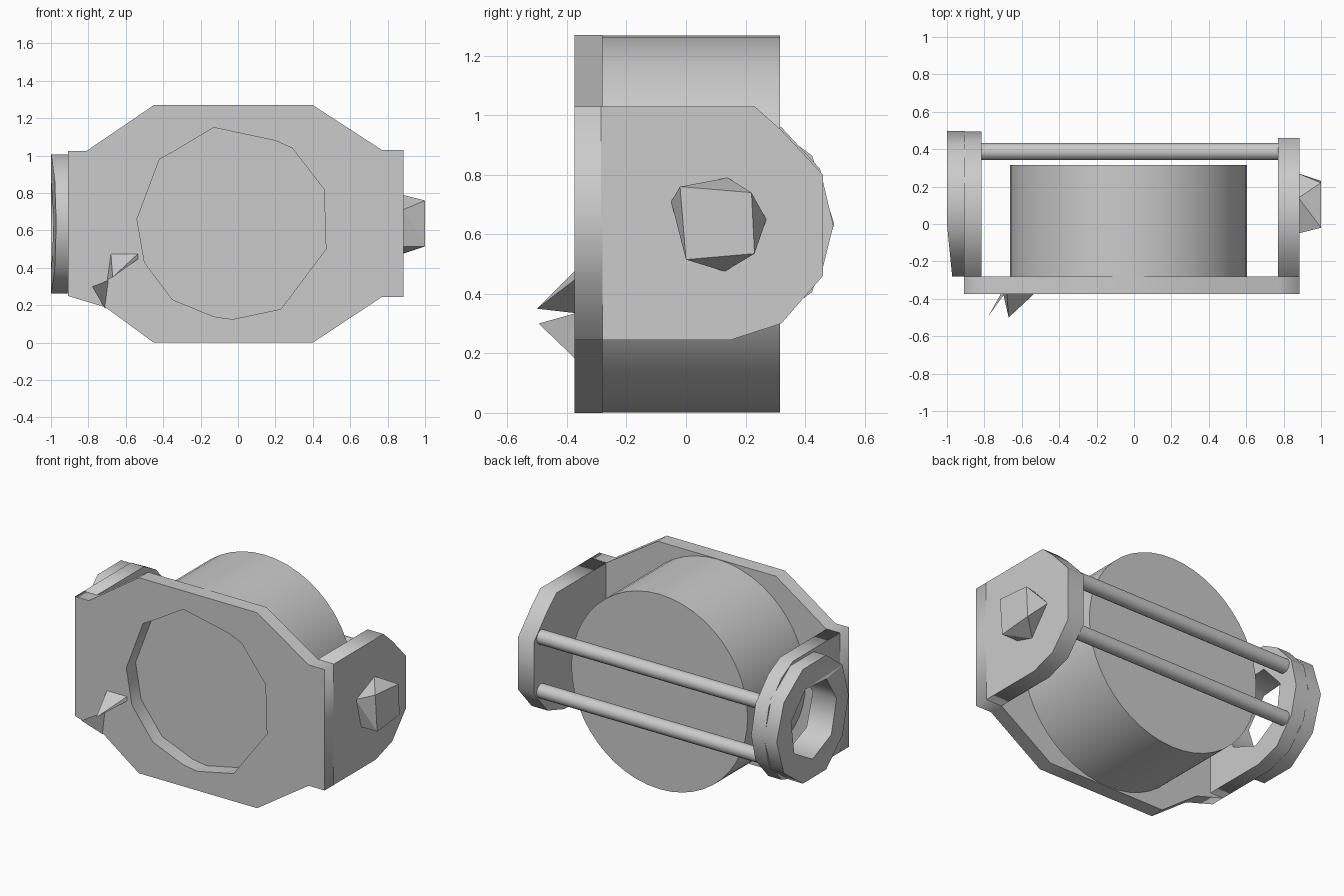
import bpy, bmesh, math

if "Cube" in bpy.data.objects:
    bpy.data.objects.remove(bpy.data.objects["Cube"])

grey = bpy.data.materials.new("plain_grey")
grey.use_nodes = True
grey.diffuse_color = (0.6, 0.6, 0.6, 1)
grey.node_tree.nodes["Principled BSDF"].inputs["Base Color"].default_value = (0.6, 0.6, 0.6, 1)


def select_only(ob):
    bpy.ops.object.select_all(action="DESELECT")
    ob.select_set(True)
    bpy.context.view_layer.objects.active = ob


def plate(name, outlines, axis, low, high):
    """Flat plate between low and high on an axis; later outlines are holes."""
    curve = bpy.data.curves.new(name, "CURVE")
    curve.dimensions = "2D"
    curve.fill_mode = "BOTH"
    curve.extrude = (high - low) / 2
    for outline in outlines:
        spline = curve.splines.new("POLY")
        spline.points.add(len(outline) - 1)
        for point, (a, b) in zip(spline.points, outline):
            point.co = (a, b, 0, 1)
        spline.use_cyclic_u = True
    ob = bpy.data.objects.new(name, curve)
    bpy.context.collection.objects.link(ob)
    mid = (low + high) / 2
    quarter = math.pi / 2
    if axis == "Y":
        ob.rotation_euler, ob.location = (quarter, 0, 0), (0, mid, 0)
    else:
        ob.rotation_euler, ob.location = (quarter, 0, quarter), (mid, 0, 0)
    select_only(ob)
    bpy.ops.object.convert(target="MESH")
    ob = bpy.context.object
    ob.name = name
    ob.data.materials.clear()
    ob.data.materials.append(grey)
    return ob


def cylinder(name, radius, length, location, rotation, sides):
    bpy.ops.mesh.primitive_cylinder_add(vertices=sides, radius=radius, depth=length,
                                        location=location, rotation=rotation)
    ob = bpy.context.object
    ob.name = name
    ob.data.materials.append(grey)
    bpy.ops.object.shade_smooth_by_angle(angle=math.radians(35))


def faceted(name, points):
    """Convex faceted lump around a few points."""
    bm = bmesh.new()
    for p in points:
        bm.verts.new(p)
    bmesh.ops.convex_hull(bm, input=bm.verts)
    mesh = bpy.data.meshes.new(name)
    bm.to_mesh(mesh)
    bm.free()
    mesh.materials.append(grey)
    bpy.context.collection.objects.link(bpy.data.objects.new(name, mesh))


def polygon(y, z, radius, sides, turn=0.0):
    return [(y + radius * math.cos(turn + i * math.tau / sides),
             z + radius * math.sin(turn + i * math.tau / sides)) for i in range(sides)]


# Front plate with its uneven round opening
front = [(-0.45, 0), (0.4, 0), (0.77, 0.245), (0.885, 0.245), (0.885, 1.03),
         (0.77, 1.03), (0.4, 1.27), (-0.45, 1.27), (-0.81, 1.025), (-0.91, 1.025),
         (-0.91, 0.25), (-0.71, 0.19)]
opening = [(-0.13, 1.15), (0.2, 1.08), (0.29, 1.04), (0.46, 0.82), (0.47, 0.5),
           (0.23, 0.18), (-0.03, 0.125), (-0.13, 0.14), (-0.35, 0.23), (-0.5, 0.43),
           (-0.54, 0.66), (-0.42, 0.98), (-0.33, 1.03)]
plate("front_plate", [front, opening], "Y", -0.375, -0.28)

# Drum behind the plate, closing the opening
cylinder("drum", 0.633, 0.595, (-0.03, 0.0175, 0.635), (math.pi / 2, 0, 0), 48)

# Side plates
left_side = [(-0.285, 0.245), (0.15, 0.245), (0.32, 0.3), (0.46, 0.46), (0.46, 0.8),
             (0.32, 0.95), (0.23, 1.03), (-0.285, 1.03)]
plate("left_side_plate", [left_side], "X", 0.77, 0.885)
right_side = [(-0.285, 0.25), (0.15, 0.25), (0.32, 0.3), (0.45, 0.45), (0.495, 0.63),
              (0.45, 0.82), (0.32, 0.96), (0.2, 1.025), (-0.285, 1.025)]
hole = polygon(0.11, 0.635, 0.25, 7, 0.3)
plate("right_side_plate", [right_side, hole], "X", -0.91, -0.815)

# Raised ring around the side hole, leaning in toward the front
ring = plate("right_ring", [polygon(0.108, 0.635, 0.39, 10), hole], "X", -1.0, -0.905)
for v in ring.data.vertices:
    y = v.co.x
    if v.co.z < 0 and y < 0:
        v.co.z += 0.1 * -y

# Rear cross bars
for label, z in (("lower", 0.455), ("upper", 0.805)):
    cylinder(label + "_bar", 0.046, 1.6, (-0.022, 0.387, z), (0, math.pi / 2, 0), 16)

# Faceted side knob
base = [(-0.05, 0.71), (0.14, 0.79), (0.27, 0.65), (0.13, 0.475), (0, 0.515)]
top = [(-0.02, 0.76), (0.22, 0.74), (0.23, 0.535), (0, 0.515)]
faceted("side_knob", [(0.88, y, z) for y, z in base] + [(1.0, y, z) for y, z in top])

# Pair of shards at the edge of the opening
faceted("upper_shard", [(-0.67, -0.5, 0.35), (-0.68, -0.37, 0.48), (-0.53, -0.37, 0.48),
                        (-0.53, -0.37, 0.45), (-0.7, -0.37, 0.335)])
faceted("lower_shard", [(-0.78, -0.495, 0.3), (-0.69, -0.37, 0.335),
                        (-0.71, -0.37, 0.18), (-0.7, -0.37, 0.26)])
